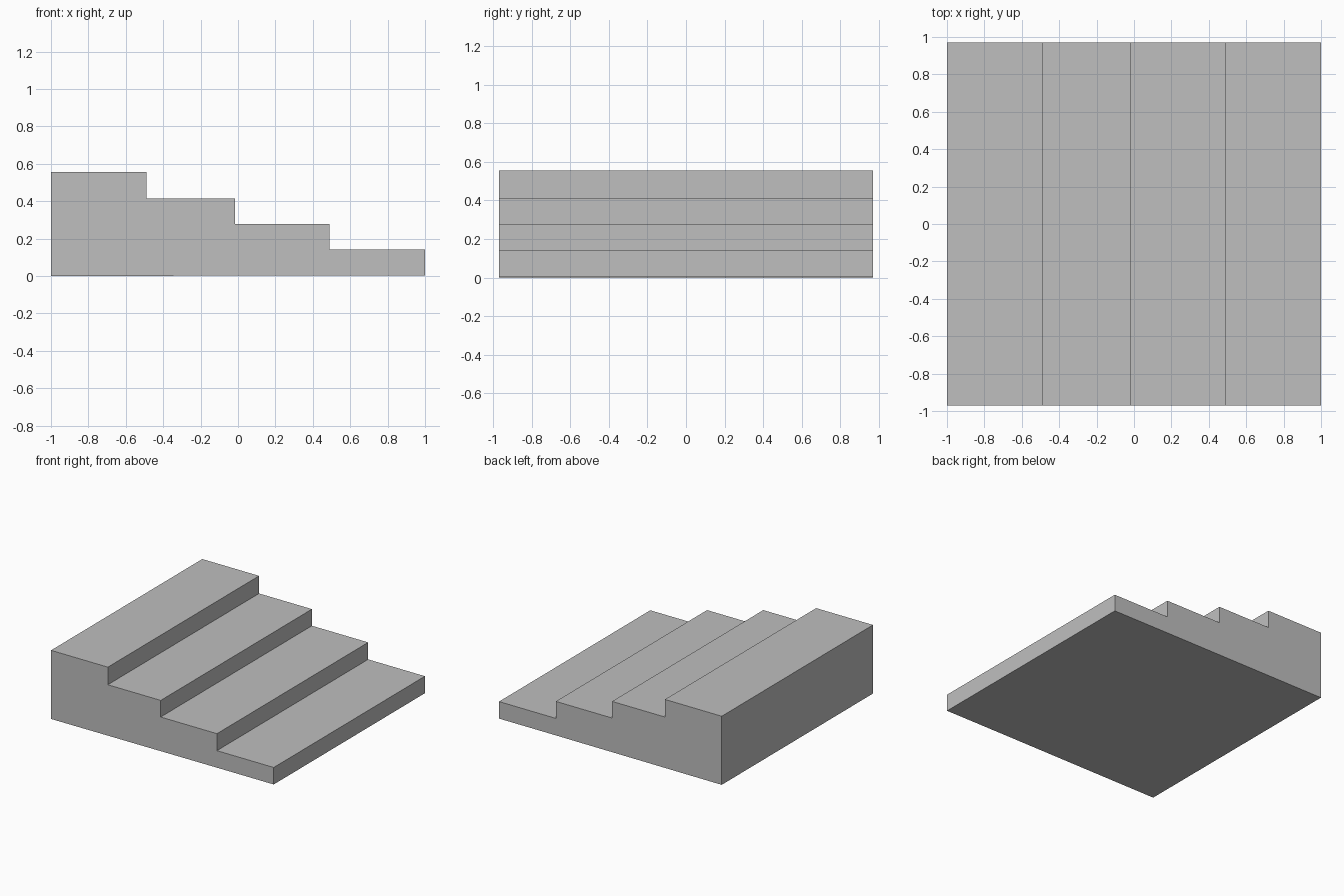
import bpy
import bmesh

cube = bpy.data.objects.get("Cube")
if cube:
    bpy.data.objects.remove(cube, do_unlink=True)

HALF_DEPTH = 0.97
# Each step: left edge, right edge, tread height
STEPS = [(-1, -0.49, 0.557), (-0.49, -0.015, 0.414),
         (-0.015, 0.49, 0.279), (0.49, 1, 0.141)]

# Plain grey stone
grey = bpy.data.materials.new("plain_grey")
grey.use_nodes = True
colour = (0.52, 0.52, 0.52, 1)
grey.diffuse_color = colour
grey.node_tree.nodes["Principled BSDF"].inputs["Base Color"].default_value = colour

# Side profile: treads going down, then the underside with its slight fold
profile = [(x, z) for left, right, z in STEPS for x in (left, right)]
profile += [(1, 0.003), (0.49, 0.003), (-1, 0)]

# Extrude the profile across the full width of the stairs
bm = bmesh.new()
side = bm.faces.new([bm.verts.new((x, -HALF_DEPTH, z)) for x, z in profile])
extruded = bmesh.ops.extrude_face_region(bm, geom=[side])
verts = [v for v in extruded["geom"] if isinstance(v, bmesh.types.BMVert)]
bmesh.ops.translate(bm, verts=verts, vec=(0, 2 * HALF_DEPTH, 0))
bmesh.ops.recalc_face_normals(bm, faces=bm.faces)

mesh = bpy.data.meshes.new("stair_block")
bm.to_mesh(mesh)
bm.free()
mesh.materials.append(grey)
stairs = bpy.data.objects.new("stair_block", mesh)
bpy.context.collection.objects.link(stairs)
